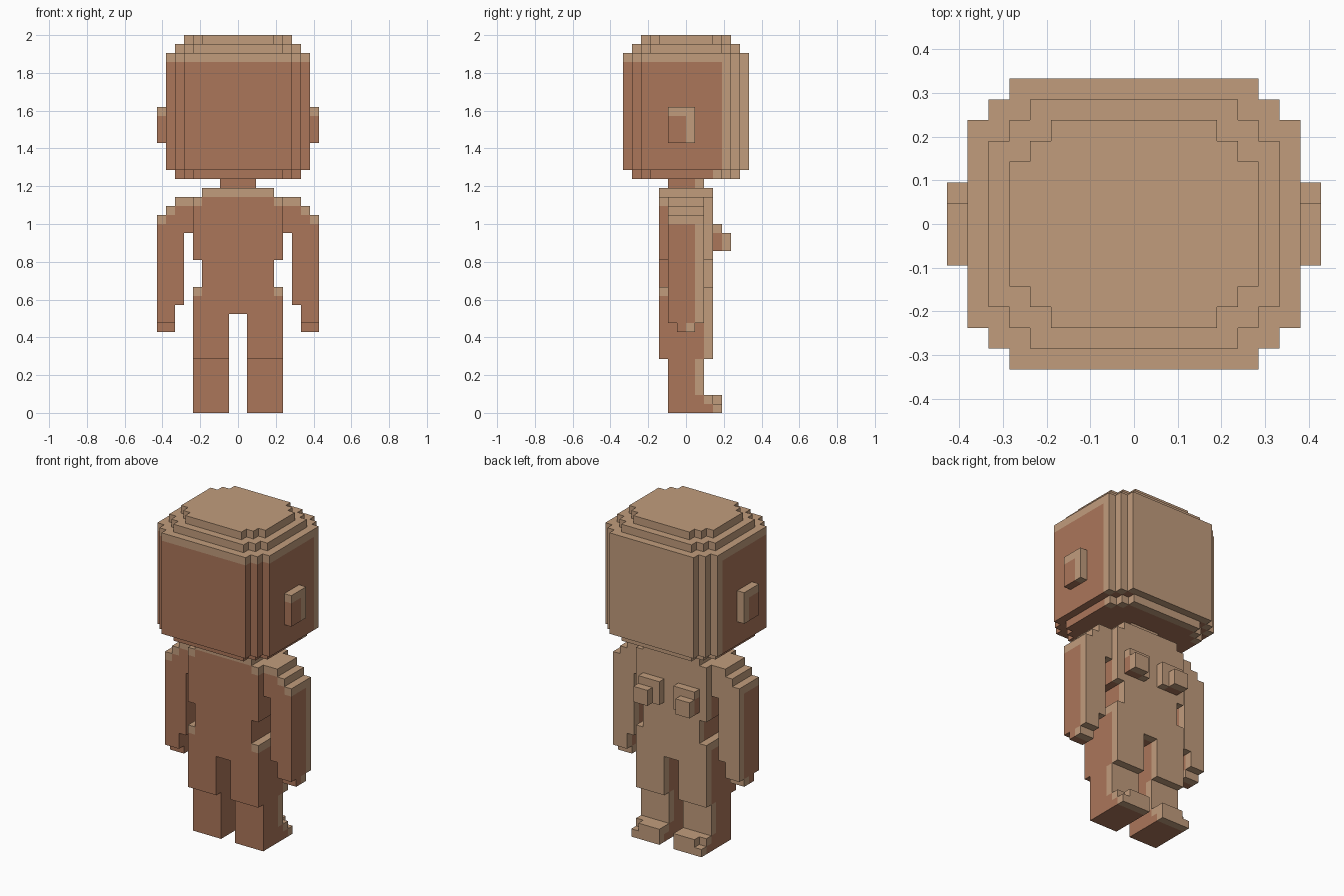
import bpy
import bmesh

cube = bpy.data.objects.get("Cube")
if cube:
    bpy.data.objects.remove(cube, do_unlink=True)

U = 1 / 21  # size of one block


def make_material(name, rgb):
    mat = bpy.data.materials.new(name)
    mat.use_nodes = True
    colour = (*rgb, 1.0)
    mat.diffuse_color = colour
    mat.node_tree.nodes["Principled BSDF"].inputs["Base Color"].default_value = colour
    return mat


BROWN = make_material("warm brown", (0.407, 0.181, 0.102))
TAN = make_material("light tan", (0.535, 0.335, 0.204))


def box(x0, x1, y0, y1, z0, z1):
    """All blocks inside a box, in block units."""
    return {(x, y, z) for x in range(x0, x1)
            for y in range(y0, y1) for z in range(z0, z1)}


def rounded_slab(inset, z0, z1):
    """Head layer with stepped corners."""
    cells = set()
    for step in range(3):
        hx, hy = 8 - inset - step, 5 - inset + step
        cells |= box(-hx, hx, -hy, hy, z0, z1)
    return cells


def mirrored(cells):
    return {(-1 - x, y, z) for x, y, z in cells}


# Central parts
parts = {
    "head": (rounded_slab(1, 26, 27) | rounded_slab(0, 27, 40)
             | rounded_slab(1, 40, 41) | rounded_slab(2, 41, 42)),
    "neck": box(-2, 2, -2, 2, 25, 26),
    "torso": (box(-4, 4, -3, 3, 14, 25) | box(-5, 5, -3, 3, 17, 24)),
    "pelvis": box(-5, 5, -3, 3, 11, 14),
}

# Paired parts, given for the left side (+x)
pairs = {
    "ear": box(8, 9, -2, 1, 30, 34),
    "arm": (box(5, 7, -2, 2, 20, 24) | box(7, 8, -2, 2, 20, 23)
            | box(8, 9, -2, 2, 20, 22) | box(6, 9, -2, 2, 12, 20)
            | box(7, 9, -2, 2, 10, 12)),
    "hand": box(7, 9, -1, 1, 9, 10),
    "thigh": box(1, 5, -3, 3, 6, 11),
    "shin": box(1, 5, -2, 2, 0, 6),
    "foot": box(1, 5, 2, 4, 0, 2) - box(4, 5, 3, 4, 1, 2),
    "back_stud": box(1, 4, 3, 4, 18, 21) | box(2, 4, 4, 5, 18, 20),
}
for name, cells in pairs.items():
    parts["left_" + name] = cells
    parts["right_" + name] = mirrored(cells)

solid = set().union(*parts.values())


def neighbour(cell, axis, sign):
    c = list(cell)
    c[axis] += sign
    return tuple(c)


def build_part(name, cells):
    """Skin the exposed block faces of one part and merge flat regions."""
    bm = bmesh.new()
    for cell in sorted(cells):
        # Blocks open to the top or the back are tan, all others brown
        is_tan = any(neighbour(cell, a, 1) not in solid for a in (1, 2))
        for axis in range(3):
            for sign in (-1, 1):
                if neighbour(cell, axis, sign) in solid:
                    continue
                corners = []
                for du, dv in ((0, 0), (1, 0), (1, 1), (0, 1)):
                    p = list(cell)
                    p[axis] += sign > 0
                    p[(axis + 1) % 3] += du
                    p[(axis + 2) % 3] += dv
                    corners.append(bm.verts.new([c * U for c in p]))
                if sign < 0:
                    corners.reverse()
                bm.faces.new(corners).material_index = int(is_tan)
    bmesh.ops.remove_doubles(bm, verts=bm.verts[:], dist=U * 0.01)
    bmesh.ops.dissolve_limit(bm, angle_limit=0.01, verts=bm.verts[:],
                             edges=bm.edges[:], delimit={'MATERIAL'})
    mesh = bpy.data.meshes.new(name)
    bm.to_mesh(mesh)
    bm.free()
    mesh.materials.append(BROWN)
    mesh.materials.append(TAN)
    bpy.context.scene.collection.objects.link(bpy.data.objects.new(name, mesh))


for part_name, part_cells in parts.items():
    build_part(part_name, part_cells)
